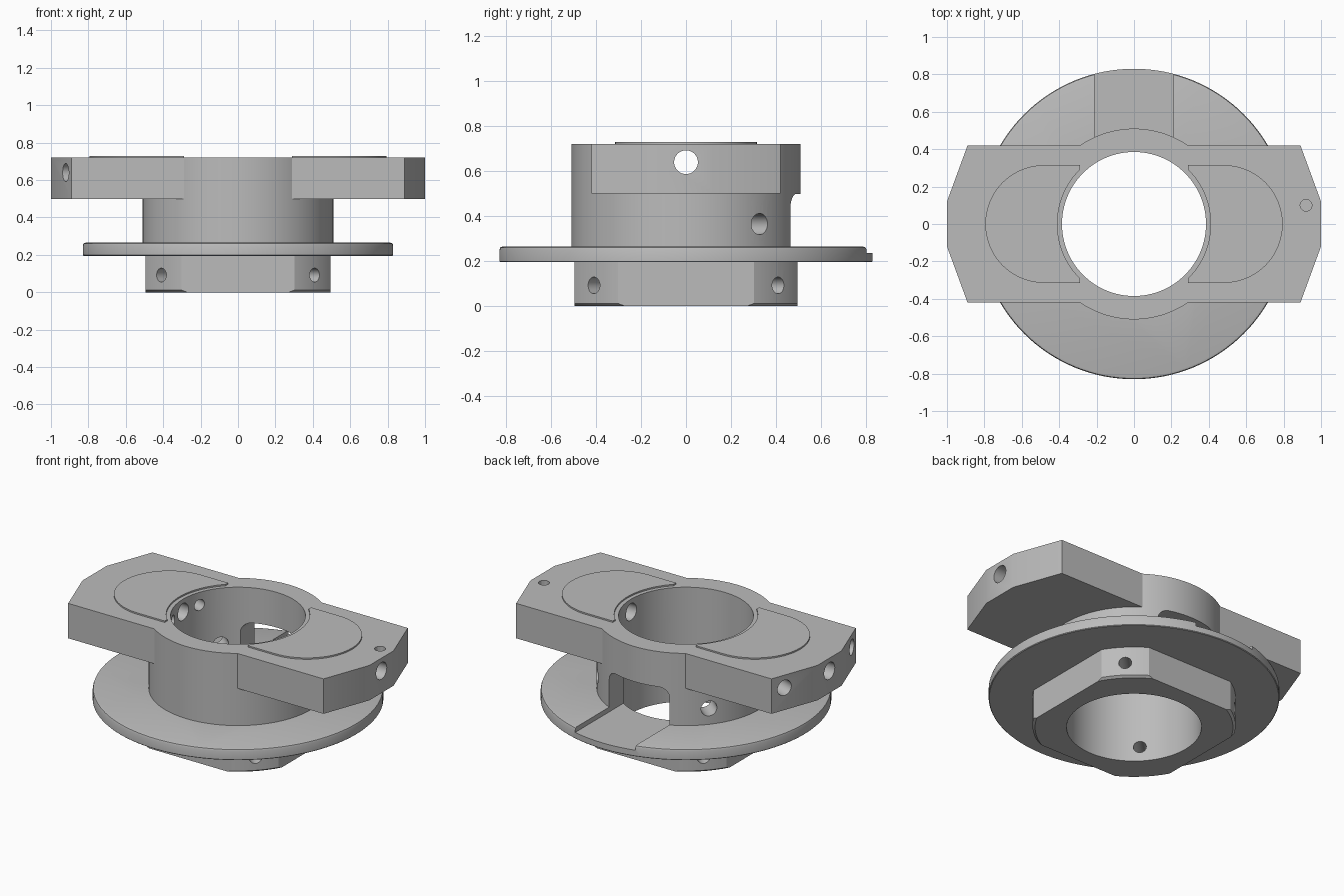
import bpy, bmesh
from math import sin, cos, pi, radians
from mathutils import Matrix, Vector

old = bpy.data.objects.get("Cube")
if old:
    bpy.data.objects.remove(old, do_unlink=True)

grey = bpy.data.materials.new("machined grey")
grey.use_nodes = True
grey.diffuse_color = (0.5, 0.5, 0.5, 1)
grey.node_tree.nodes["Principled BSDF"].inputs["Base Color"].default_value = (0.5, 0.5, 0.5, 1)

BORE, HUB, FLANGE, COLLAR = 0.385, 0.51, 0.83, 0.58
Z_FLANGE, Z_HUB, Z_BAR, Z_TOP = 0.195, 0.265, 0.5, 0.72


def to_object(name, bm):
    bmesh.ops.recalc_face_normals(bm, faces=bm.faces[:])
    mesh = bpy.data.meshes.new(name)
    bm.to_mesh(mesh)
    bm.free()
    mesh.materials.append(grey)
    ob = bpy.data.objects.new(name, mesh)
    bpy.context.scene.collection.objects.link(ob)
    return ob


def prism(name, points, z0, z1):
    """Extrude a flat outline from z0 to z1."""
    bm = bmesh.new()
    face = bm.faces.new([bm.verts.new((x, y, z0)) for x, y in points])
    new = bmesh.ops.extrude_face_region(bm, geom=[face])["geom"]
    bmesh.ops.translate(bm, vec=(0, 0, z1 - z0),
                        verts=[v for v in new if isinstance(v, bmesh.types.BMVert)])
    return to_object(name, bm)


def arc(cx, cy, r, a0, a1, n):
    angles = [radians(a0 + (a1 - a0) * i / n) for i in range(n + 1)]
    return [(cx + r * cos(a), cy + r * sin(a)) for a in angles]


def disc(name, r, z0, z1, n=128):
    return prism(name, arc(0, 0, r, 0, 360, n)[:-1], z0, z1)


def turned(name, profile, n=128):
    """Stack rings of (radius, z) into a closed solid."""
    bm = bmesh.new()
    rings = [[bm.verts.new((x, y, z)) for x, y in arc(0, 0, r, 0, 360, n)[:-1]]
             for r, z in profile]
    for a, b in zip(rings, rings[1:]):
        for i in range(n):
            j = (i + 1) % n
            bm.faces.new((a[i], a[j], b[j], b[i]))
    bm.faces.new(rings[0])
    bm.faces.new(rings[-1])
    return to_object(name, bm)


def drill(r, start, end, n=32):
    """Round cutter between two points."""
    start, end = Vector(start), Vector(end)
    axis = end - start
    turn = axis.to_track_quat('Z', 'Y').to_matrix().to_4x4()
    bm = bmesh.new()
    bmesh.ops.create_cone(bm, cap_ends=True, segments=n, radius1=r, radius2=r, depth=axis.length,
                          matrix=Matrix.Translation((start + end) / 2) @ turn)
    return to_object("drill", bm)


def radial(r, angle, z, inner, outer):
    c, s = cos(radians(angle)), sin(radians(angle))
    return drill(r, (inner * c, inner * s, z), (outer * c, outer * s, z))


def box(x0, x1, y0, y1, z0, z1):
    return prism("block", [(x0, y0), (x1, y0), (x1, y1), (x0, y1)], z0, z1)


def combine(ob, tools, operation='DIFFERENCE'):
    """Apply booleans, then delete the tools."""
    for tool in tools:
        tool.hide_render = True
        mod = ob.modifiers.new("cut", 'BOOLEAN')
        mod.operation, mod.object, mod.solver = operation, tool, 'EXACT'
    bpy.context.view_layer.update()
    graph = bpy.context.evaluated_depsgraph_get()
    mesh = bpy.data.meshes.new_from_object(ob.evaluated_get(graph))
    ob.modifiers.clear()
    ob.data = mesh
    for tool in tools:
        bpy.data.objects.remove(tool, do_unlink=True)


def bore():
    return disc("bore", BORE, -0.1, 1)


# Lower collar: square with turned corners, a small bottom chamfer and four radial holes
collar = turned("lower_collar", [(0.565, 0), (COLLAR, 0.012), (COLLAR, Z_FLANGE)])
combine(collar, [box(-0.495, 0.495, -0.495, 0.495, -0.1, 1)], 'INTERSECT')
combine(collar, [bore()] + [radial(0.037, a, 0.092, 0.2, 0.8) for a in (45, 135, 225, 315)])

# Flange with a softened top edge and a shallow groove at the back
flange = turned("flange", [(FLANGE - 0.004, Z_FLANGE), (FLANGE, Z_FLANGE + 0.004),
                           (FLANGE, Z_HUB - 0.015), (FLANGE - 0.004, Z_HUB - 0.004),
                           (FLANGE - 0.015, Z_HUB)])
combine(flange, [bore(), box(-0.21, 0.21, 0.1, 1, 0.235, 0.4)])

# Hub with a round-cornered window at the back and two radial holes
hub = disc("hub", HUB, Z_HUB, Z_BAR)
window = prism("window", [(-0.21, 0.1), (0.21, 0.1)] + arc(0.15, 0.438, 0.06, 0, 90, 8)
               + arc(-0.15, 0.438, 0.06, 90, 180, 8), -1, -0.1)
window.rotation_euler.x = pi / 2
combine(hub, [bore(), window] + [radial(0.047, a, 0.365, 0.25, 0.7) for a in (40, 140)])

# Crossbar with cropped ends, merged with the top of the hub
half = [(0.89, -0.42), (1, -0.12), (1, 0.12), (0.89, 0.42)]
crossbar = prism("crossbar", half + [(-x, -y) for x, y in half], Z_BAR, Z_TOP)
combine(crossbar, [disc("boss", HUB, Z_BAR, Z_TOP)], 'UNION')
cuts = [bore(), drill(0.053, (-1.2, 0, 0.64), (1.2, 0, 0.64)),
        drill(0.032, (0.92, 0.1, 0.62), (0.92, 0.1, 0.8), 12)]
for a in (160, 200):  # stepped holes in the cropped faces of one end
    cuts += [radial(0.035, a, 0.64, 0.25, 0.8), radial(0.048, a, 0.64, 0.7, 1.2)]
combine(crossbar, cuts)

# Thin raised pads on both wings
parts = [collar, flange, hub, crossbar]
outline = arc(0.48, 0, 0.315, -90, 90, 32) + [(0.29, 0.315)] + arc(0, 0, 0.41, 45, -45, 24) + [(0.29, -0.315)]
for side, sign in (("left", 1), ("right", -1)):
    parts.append(prism(side + "_pad", [(sign * x, y) for x, y in outline], Z_TOP - 0.005, Z_TOP + 0.009))

# Smooth the round walls and keep the machined edges crisp
bpy.ops.object.select_all(action='DESELECT')
for ob in parts:
    ob.select_set(True)
bpy.context.view_layer.objects.active = parts[0]
bpy.ops.object.shade_smooth_by_angle(angle=radians(25))
